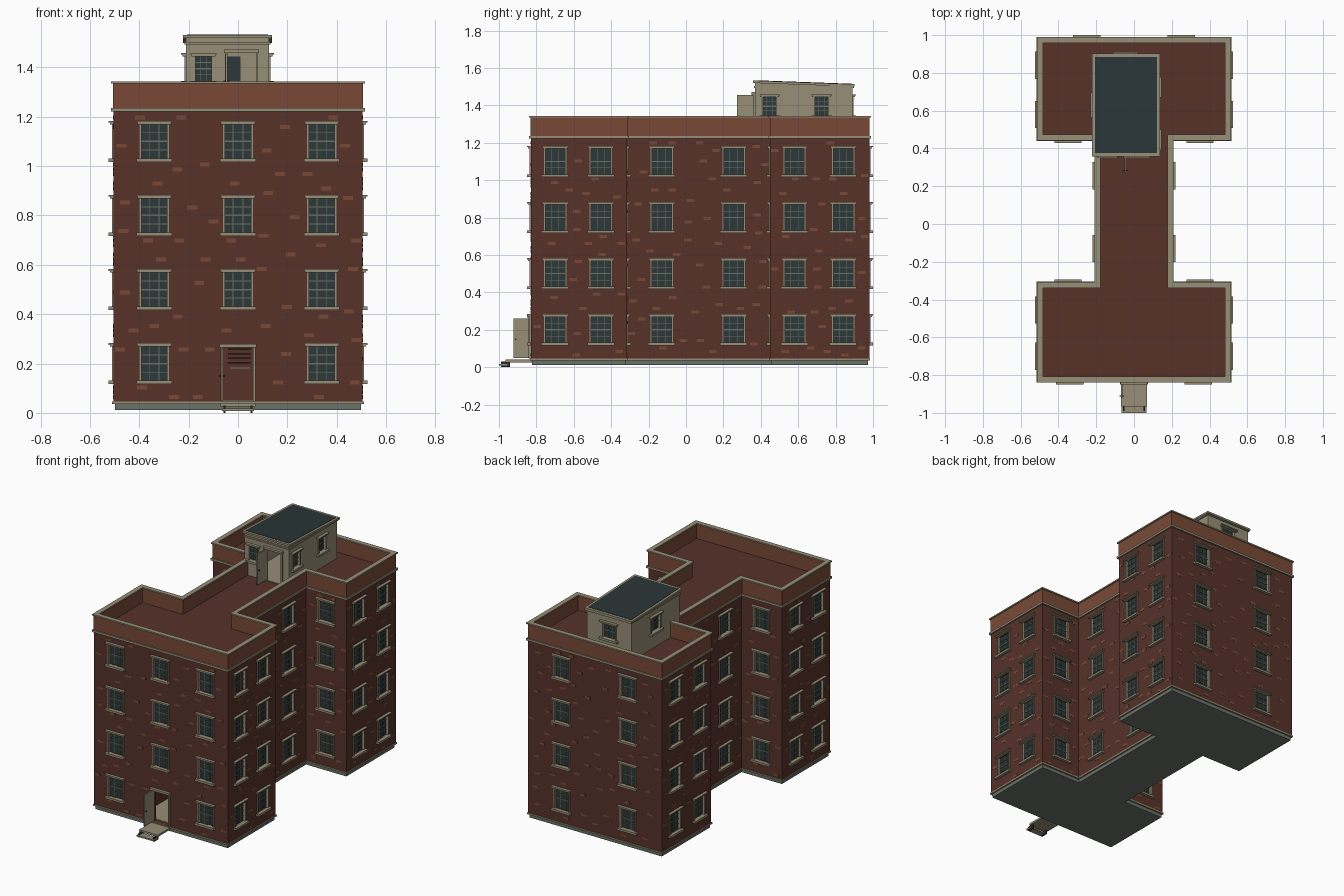
import bpy, bmesh, math, random
from mathutils import Matrix

if "Cube" in bpy.data.objects:
    bpy.data.objects.remove(bpy.data.objects["Cube"])

random.seed(4)


def material(name, r, g, b):
    m = bpy.data.materials.new(name)
    lin = [((c / 255 + 0.055) / 1.055) ** 2.4 for c in (r, g, b)]
    m.diffuse_color = (*lin, 1)
    m.use_nodes = True
    m.node_tree.nodes["Principled BSDF"].inputs["Base Color"].default_value = m.diffuse_color
    return m


BRICK = material("dark red brick", 87, 50, 42)
ORANGE = material("orange brick", 120, 73, 54)
STONE = material("beige stone", 150, 142, 118)
GLASS = material("dark glass", 45, 56, 56)
SLATE = material("slate roofing", 42, 53, 55)
GREY = material("grey green stone", 106, 114, 104)
METAL = material("dark metal", 45, 42, 38)

parts = {}


def box(name, mat, M, u0, u1, v0, v1, z0, z1):
    """Box in wall space: u to the right, v outward from the wall, z up."""
    bm, _ = parts.setdefault(name, (bmesh.new(), mat))
    size = Matrix.Diagonal((u1 - u0, v1 - v0, z1 - z0, 1))
    mid = Matrix.Translation(((u0 + u1) / 2, -(v0 + v1) / 2, (z0 + z1) / 2))
    return bmesh.ops.create_cube(bm, size=1, matrix=M @ mid @ size)["verts"]


def make(name, bm, mat):
    bmesh.ops.recalc_face_normals(bm, faces=bm.faces)
    me = bpy.data.meshes.new(name)
    bm.to_mesh(me)
    bm.free()
    me.materials.append(mat)
    ob = bpy.data.objects.new(name, me)
    bpy.context.collection.objects.link(ob)
    return ob


def wall(x, y, deg):
    return Matrix.Translation((x, y, 0)) @ Matrix.Rotation(math.radians(deg), 4, 'Z')


def outline(d):
    """I-shaped plan grown outward by d."""
    X, N = 0.505 + d, 0.2 + d
    f, fi, bi, b = -0.83 - d, -0.315 + d, 0.45 - d, 0.98 + d
    right = [(X, f), (X, fi), (N, fi), (N, bi), (X, bi), (X, b)]
    return right + [(-x, y) for x, y in reversed(right)]


def prism(d, z0, z1):
    bm = bmesh.new()
    face = bm.faces.new([bm.verts.new((x, y, z0)) for x, y in outline(d)])
    top = bmesh.ops.extrude_face_region(bm, geom=[face])["geom"]
    bmesh.ops.translate(bm, vec=(0, 0, z1 - z0),
                        verts=[g for g in top if isinstance(g, bmesh.types.BMVert)])
    return bm


def ring(name, mat, d_out, d_in, z0, z1):
    bm = bmesh.new()
    loops = [[bm.verts.new((x, y, z)) for x, y in outline(d)]
             for d, z in ((d_out, z0), (d_out, z1), (d_in, z1), (d_in, z0))]
    for a, b in zip(loops, loops[1:] + loops[:1]):
        for i in range(12):
            j = (i + 1) % 12
            bm.faces.new((a[i], a[j], b[j], b[i]))
    return make(name, bm, mat)


def window(M, u, z, w=0.12, h=0.138):
    a, b, lo, hi = u - w / 2, u + w / 2, z - h / 2, z + h / 2
    box("opening_cutter", STONE, M, a, b, -0.02, 0.03, lo, hi)
    box("window_glass", GLASS, M, a, b, -0.02, -0.012, lo, hi)
    # frame, bars and mid rail
    for x0, x1 in ((a, a + 0.008), (b - 0.008, b)):
        box("window_frames", STONE, M, x0, x1, -0.014, 0.006, lo, hi)
    for k in (1, 2):
        c = a + w * k / 3
        box("window_bars", GREY, M, c - 0.0014, c + 0.0014, -0.013, -0.008, lo, hi)
    for k, t in ((1, 0.0012), (2, 0.003), (3, 0.0012)):
        c = lo + h * k / 4
        box("window_bars", GREY, M, a, b, -0.013, -0.007, c - t, c + t)
    # lintel in two steps, and sill
    box("lintels_and_sills", STONE, M, a - 0.008, b + 0.008, -0.01, 0.014, hi, hi + 0.008)
    box("lintels_and_sills", STONE, M, a - 0.012, b + 0.012, -0.01, 0.02, hi + 0.007, hi + 0.014)
    box("lintels_and_sills", STONE, M, a - 0.012, b + 0.012, -0.01, 0.02, lo - 0.014, lo)


def door(M, u0, u1, z0, z1, prefix, leaf):
    """Open doorway with its leaf swung straight outward on the left."""
    box("opening_cutter", STONE, M, u0, u1, -0.045, 0.03, z0, z1)
    for a, b in ((u0 - 0.01, u0), (u1, u1 + 0.01)):
        box(prefix + "_door_frame", STONE, M, a, b, -0.01, 0.012, z0, z1)
    box(prefix + "_door_frame", STONE, M, u0 - 0.014, u1 + 0.014, -0.01, 0.02, z1, z1 + 0.014)
    box(prefix + "_door_leaf", STONE, M, u0 - 0.008, u0, 0.0, leaf, z0 + 0.002, z1 - 0.004)
    zc = z0 + (z1 - z0) * 0.45
    box(prefix + "_door_handle", METAL, M, u0 - 0.016, u0 + 0.008, leaf - 0.015, leaf - 0.008, zc, zc + 0.008)


# Main body, plinth, cornice, parapet and coping
body = make("brick_body", prism(0, 0.04, 1.235), BRICK)
make("plinth", prism(-0.006, 0.012, 0.044), GREY)
ring("plinth_moulding", STONE, 0.005, -0.02, 0.036, 0.046)
ring("cornice", STONE, 0.01, -0.01, 1.222, 1.236)
ring("parapet", ORANGE, 0.002, -0.016, 1.23, 1.336)
ring("parapet_coping", STONE, 0.009, -0.023, 1.334, 1.343)

# Every wall: position, facing, spans along it, window centres
ROWS = [0.2, 0.5, 0.8, 1.1]
ends = [(-0.505, -0.2), (0.2, 0.505)]
walls = [(0, -0.83, 0, [(-0.505, 0.505)], [-0.34, 0, 0.34]),
         (0, 0.98, 180, [(-0.505, 0.505)], [-0.25, 0.25]),
         (0, -0.315, 180, ends, [-0.35, 0.35]),
         (0, 0.45, 0, ends, [-0.35, 0.35])]
for s in (1, -1):
    flip = lambda spans: [tuple(sorted((a * s, b * s))) for a, b in spans]
    walls.append((s * 0.505, 0, 90 * s, flip([(-0.83, -0.315), (0.45, 0.98)]),
                  [c * s for c in (-0.70, -0.455, 0.58, 0.84)]))
    walls.append((s * 0.2, 0, 90 * s, flip([(-0.315, 0.45)]), [-0.13 * s, 0.255 * s]))

for x, y, deg, spans, cols in walls:
    M = wall(x, y, deg)
    for z in ROWS:
        for u in cols:
            if not (y == -0.83 and u == 0 and z == ROWS[0]):
                window(M, u, z)
    # scattered lighter bricks, spaced apart and clear of the openings
    for a, b in spans:
        placed = []
        for _ in range(int(260 * (b - a))):
            u = random.uniform(a + 0.022, b - 0.022)
            z = 0.065 + 0.0192 * random.randrange(60)
            near_row = min(abs(z - r) for r in ROWS) < 0.093
            if near_row and min(abs(u - c) for c in cols) < 0.094 or (abs(u) < 0.1 and z < 0.3 and y == -0.83):
                continue
            if any(math.hypot(u - p, z - q) < 0.085 for p, q in placed):
                continue
            placed.append((u, z))
            box("accent_bricks", ORANGE, M, u - 0.02, u + 0.02, -0.003, 0.0012, z - 0.008, z + 0.008)

# Entrance, lobby and steps
I = Matrix.Identity(4)
front = wall(0, -0.83, 0)
door(front, -0.06, 0.06, 0.046, 0.265, "entrance", 0.092)
box("room_cutter", STONE, I, -0.17, 0.17, -0.35, 0.8, 0.05, 0.27)
box("lobby_floor", STONE, I, -0.17, 0.17, -0.35, 0.8, 0.046, 0.053)
box("lobby_rail", STONE, I, -0.035, 0.05, -0.345, -0.335, 0.178, 0.186)
for k in range(4):
    z = 0.2 + 0.018 * k
    box("lobby_railing_bars", METAL, I, -0.04, 0.05, -0.345, -0.335, z, z + 0.006)
box("entrance_landing", STONE, front, -0.07, 0.07, -0.01, 0.135, 0.026, 0.04)
box("entrance_step", STONE, front, -0.065, 0.065, 0.125, 0.17, 0.008, 0.018)
for s in (-1, 1):
    box("step_supports", METAL, front, s * 0.055 - 0.004, s * 0.055 + 0.004, 0.11, 0.16, 0, 0.03)

# Rooftop stair house: walls, openings
X0, X1, Y0, Y1 = -0.21, 0.125, 0.37, 0.89
box("stair_house_walls", STONE, I, X0, X1, -Y1, -Y0, 1.225, 1.5)
box("room_cutter", STONE, I, X0 + 0.016, X1 - 0.016, -Y1 + 0.016, -Y0 - 0.016, 1.24, 1.485)
door(wall(0, Y0, 0), -0.042, 0.072, 1.24, 1.458, "stair_house", 0.098)
window(wall(0, Y0, 0), -0.14, 1.395, 0.08, 0.1)
window(wall(0, Y1, 180), 0.045, 1.395, 0.11, 0.1)
window(wall(X1, 0, 90), 0.447, 1.395, 0.085, 0.1)
window(wall(X1, 0, 90), 0.725, 1.395, 0.085, 0.1)
window(wall(X0, 0, -90), -0.63, 1.395, 0.11, 0.1)
box("stair_house_cornice", STONE, I, X0 - 0.007, X1 + 0.007, -Y1 - 0.007, -Y0 + 0.007, 1.493, 1.503)

# Sloping roof of the stair house: wedge, overhanging slab and slate deck
wedge = box("stair_house_roof_wedge", STONE, I, X0, X1, -Y1, -Y0, 1.495, 1.522)
slab = box("stair_house_roof", STONE, I, X0 - 0.012, X1 + 0.012, -Y1 - 0.012, -Y0 + 0.012, 1.519, 1.532)
deck = box("stair_house_roof_deck", SLATE, I, X0 + 0.004, X1 - 0.004, -Y1 + 0.006, -Y0 - 0.006, 1.528, 1.534)
for v in wedge + slab + deck:
    if v.co.z > 1.51:
        v.co.z -= 0.036 * (v.co.y - Y0)

# Turn the collected boxes into objects, then cut rooms and openings
obs = {n: make(n, bm, mat) for n, (bm, mat) in parts.items()}
targets = (body, obs["stair_house_walls"])
for target in targets:
    for n in ("room_cutter", "opening_cutter"):
        mod = target.modifiers.new(n, 'BOOLEAN')
        mod.object, mod.operation, mod.solver = obs[n], 'DIFFERENCE', 'EXACT'
bpy.context.view_layer.update()
deps = bpy.context.evaluated_depsgraph_get()
cut = [(t, bpy.data.meshes.new_from_object(t.evaluated_get(deps))) for t in targets]
for t, me in cut:
    t.modifiers.clear()
    t.data = me
for n in ("room_cutter", "opening_cutter"):
    bpy.data.objects.remove(obs[n])
